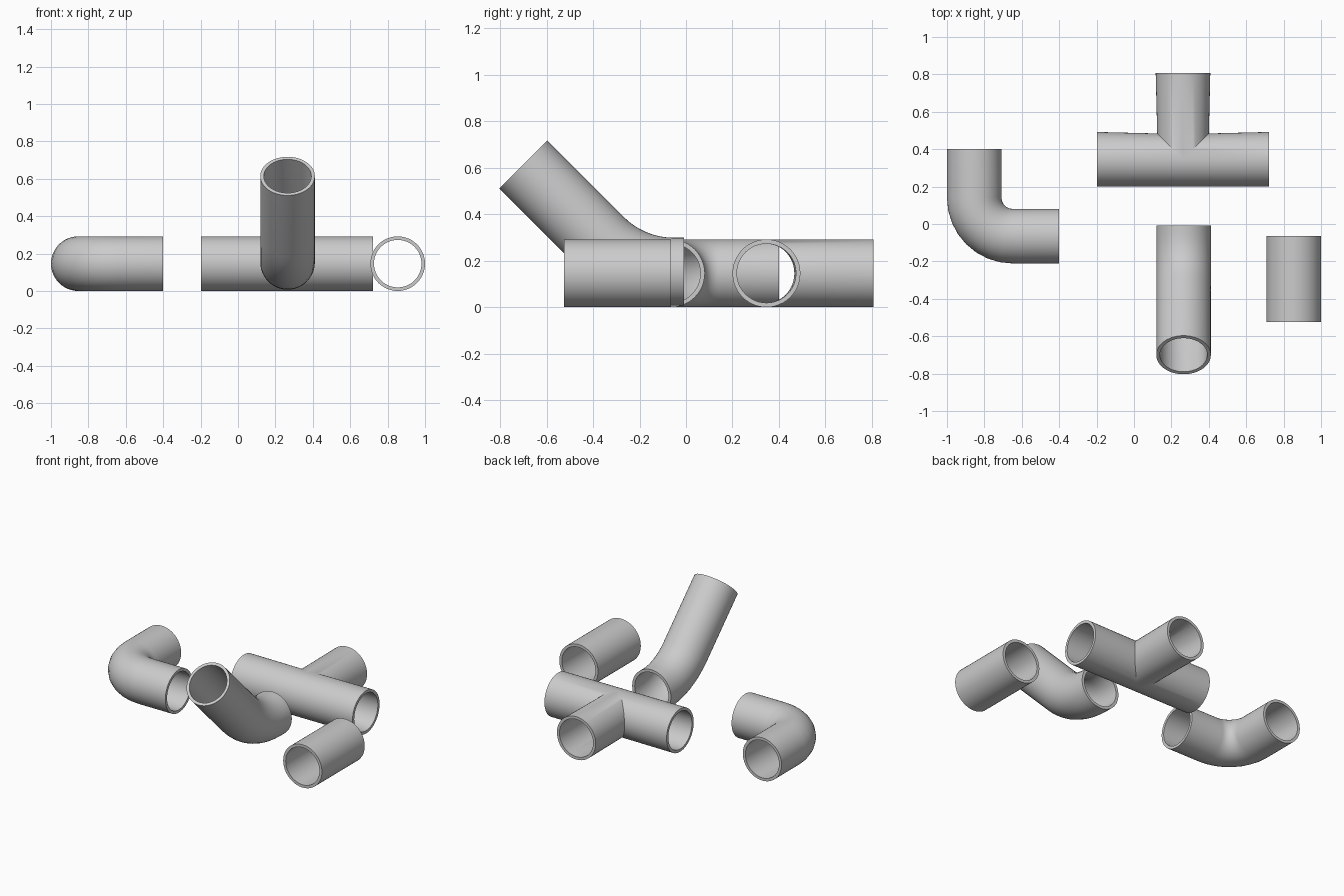
import bpy, bmesh
from math import sin, cos, pi, radians, tan
from mathutils import Vector

if "Cube" in bpy.data.objects:
    bpy.data.objects.remove(bpy.data.objects["Cube"])

N = 48                      # sides around each pipe
OUT, INN = 0.146, 0.127     # outer and inner radius
ANG = [2 * pi * i / N for i in range(N)]


def bridge(bm, a, b):
    for i in range(N):
        j = (i + 1) % N
        bm.faces.new((a[i], a[j], b[j], b[i]))


def loft(bm, rings, closed=False):
    loops = [[bm.verts.new(p) for p in r] for r in rings]
    for a, b in zip(loops, loops[1:]):
        bridge(bm, a, b)
    if closed:
        bridge(bm, loops[-1], loops[0])


def finish(bm, name, loc=(0, 0, 0)):
    bmesh.ops.remove_doubles(bm, verts=bm.verts, dist=1e-5)
    bmesh.ops.recalc_face_normals(bm, faces=bm.faces)
    me = bpy.data.meshes.new(name)
    bm.to_mesh(me)
    bm.free()
    ob = bpy.data.objects.new(name, me)
    ob.location = loc
    bpy.context.collection.objects.link(ob)
    bpy.ops.object.select_all(action='DESELECT')
    ob.select_set(True)
    bpy.context.view_layer.objects.active = ob
    bpy.ops.object.shade_smooth_by_angle(angle=radians(30))


def pipe(name, start, d0, d1, corner, end, radius, steps):
    """Hollow pipe: straight, arc from direction d0 to d1, straight."""
    d0, d1 = Vector(d0).normalized(), Vector(d1).normalized()
    path = [(Vector(start), d0)]
    axis = d0.cross(d1)
    turn = d0.angle(d1)
    if turn > 0.01:
        axis.normalize()
        inward = axis.cross(d0)
        centre = Vector(corner) - d0 * radius * tan(turn / 2) + inward * radius
        for k in range(steps + 1):
            t = turn * k / steps
            path.append((centre + radius * (d0 * sin(t) - inward * cos(t)),
                         d0 * cos(t) + inward * sin(t)))
    else:
        axis = Vector((0, 0, 1))
    path.append((Vector(end), d1))

    def ring(p, d, r):
        side = axis.cross(d)
        return [p + r * (side * cos(a) + axis * sin(a)) for a in ANG]
    bm = bmesh.new()
    loft(bm, [ring(p, d, OUT) for p, d in path] +
         [ring(p, d, INN) for p, d in reversed(path)], closed=True)
    finish(bm, name)


# right-angle elbow
pipe("elbow_90", (-0.854, 0.40, OUT), (0, -1, 0), (1, 0, 0),
     (-0.854, -0.065, OUT), (-0.40, -0.065, OUT), 0.205, 8)

# rising 45 degree elbow
pipe("elbow_45", (0.265, -0.008, 0.153), (0, -1, 0), (0, -1, 1),
     (0.265, -0.239, 0.153), (0.265, -0.70, 0.614), 0.45, 8)

# straight coupling
pipe("coupling", (0.854, -0.065, OUT), (0, -1, 0), (0, -1, 0),
     None, (0.854, -0.525, OUT), 0, 1)

# tee: three arms meeting on mitred seams
bm = bmesh.new()
SQ = 0.945                  # slight narrowing toward the junction


def run_arm(s, r):
    end = [Vector((s * 0.46, r * cos(a), r * sin(a))) for a in ANG]
    seam = []
    for a in ANG:
        y = r * cos(a)
        y = y * SQ if y > 0 else y
        seam.append(Vector((s * max(y, 0), y, r * sin(a))))
    return end, seam


def branch_arm(r):
    end = [Vector((r * cos(a), 0.46, r * sin(a))) for a in ANG]
    seam = [Vector((SQ * r * cos(a), abs(SQ * r * cos(a)), r * sin(a))) for a in ANG]
    return end, seam


for arm in (lambda r: run_arm(-1, r), lambda r: run_arm(1, r), branch_arm):
    (oe, os_), (ie, is_) = arm(OUT), arm(INN)
    loft(bm, [os_, oe, ie, is_])
finish(bm, "tee", (0.262, 0.346, OUT))
